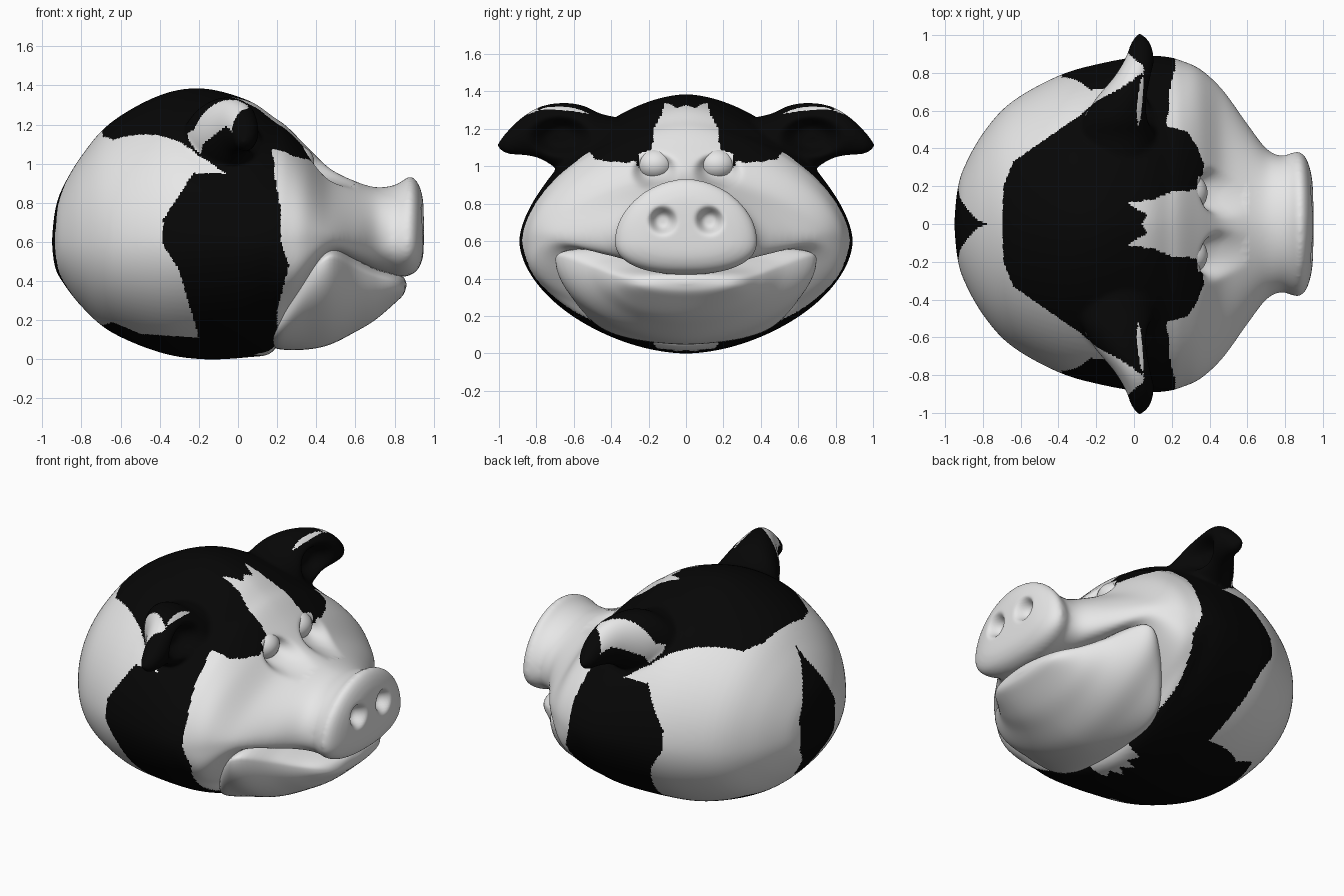
import bpy, bmesh, math
from mathutils import Vector

cube = bpy.data.objects.get("Cube")
if cube:
    bpy.data.objects.remove(cube, do_unlink=True)


def material(name, rgb):
    mat = bpy.data.materials.new(name)
    mat.use_nodes = True
    mat.diffuse_color = (*rgb, 1)
    mat.node_tree.nodes["Principled BSDF"].inputs["Base Color"].default_value = (*rgb, 1)
    return mat


WHITE = material("white_skin", (0.8, 0.8, 0.8))
BLACK = material("black_patch", (0.002, 0.002, 0.002))


def make_object(name, bm, *mats):
    bmesh.ops.recalc_face_normals(bm, faces=bm.faces)
    for face in bm.faces:
        face.smooth = True
    mesh = bpy.data.meshes.new(name)
    bm.to_mesh(mesh)
    bm.free()
    for mat in mats:
        mesh.materials.append(mat)
    obj = bpy.data.objects.new(name, mesh)
    bpy.context.collection.objects.link(obj)
    return obj


def smooth_rows(rows, steps):
    """Catmull-Rom interpolation of rows of numbers."""
    out = []
    for i in range(len(rows) - 1):
        a, b, c, d = (rows[max(0, min(len(rows) - 1, i + k))] for k in (-1, 0, 1, 2))
        for s in range(steps):
            t = s / steps
            out.append([q + t / 2 * (r - p + t * (2 * p - 5 * q + 4 * r - u + t * (3 * (q - r) + u - p)))
                        for p, q, r, u in zip(a, b, c, d)])
    return out + [list(rows[-1])]


def loft(bm, rings):
    rows = [[bm.verts.new(p) for p in ring] for ring in rings]
    n = len(rows[0])
    for r0, r1 in zip(rows, rows[1:]):
        for i in range(n):
            j = (i + 1) % n
            bm.faces.new((r0[i], r0[j], r1[j], r1[i]))
    bm.faces.new(rows[0])
    bm.faces.new(rows[-1])


def section(row, n=96):
    """Egg-shaped ring across x, with its own curve above and below the widest height."""
    x, bottom, mid, top, half, low_power, high_power = row
    ring = []
    for i in range(n):
        a = math.tau * i / n
        c, s = math.cos(a), math.sin(a)
        power = high_power if s > 0 else low_power
        height = top - mid if s > 0 else mid - bottom
        ring.append((x, math.copysign(abs(c) ** (2 / power), c) * half,
                     mid + math.copysign(abs(s) ** (2 / power), s) * height))
    return ring


def inside(px, py, poly):
    hit = False
    for (x0, y0), (x1, y1) in zip(poly, poly[1:] + poly[:1]):
        if (y0 > py) != (y1 > py) and px < x0 + (py - y0) / (y1 - y0) * (x1 - x0):
            hit = not hit
    return hit


# Stations along x: x, bottom, widest height, top, half width, lower and upper curve
HEAD = [
    (-.95, .57, .6, .63, .03, 2, 2),
    (-.935, .47, .6, .76, .18, 2, 2),
    (-.9, .4, .6, .87, .3, 2, 2),
    (-.8, .27, .6, 1.04, .48, 2, 2),
    (-.65, .14, .6, 1.21, .645, 2, 1.9),
    (-.4, .035, .6, 1.35, .785, 1.9, 1.8),
    (-.18, 0, .6, 1.385, .85, 1.8, 1.7),
    (.05, .01, .6, 1.325, .89, 1.8, 1.65),
    (.18, .04, .6, 1.24, .885, 1.8, 1.7),
    (.25, .2, .6, 1.19, .865, 2.5, 1.8),
    (.35, .38, .62, 1.09, .82, 4, 1.8),
    (.47, .54, .63, .975, .71, 4, 1.5),
    (.6, .5, .62, .91, .53, 3, 1.6),
    (.7, .455, .61, .88, .4, 2.5, 1.8),
    (.78, .43, .6, .885, .36, 2.3, 2),
    (.83, .42, .6, .905, .375, 2.3, 1.9),
    (.88, .43, .6, .935, .38, 2.3, 1.9),
    (.92, .46, .6, .9, .33, 2.3, 1.9),
    (.945, .52, .6, .82, .22, 2.2, 1.9),
    (.95, .6, .65, .7, .05, 2, 2),
]
JAW = [
    (.16, .07, .12, .15, .33, 2, 3),
    (.22, .05, .2, .25, .5, 2, 3),
    (.35, .05, .4, .44, .65, 1.8, 4),
    (.47, .075, .51, .575, .69, 1.8, 3),
    (.6, .14, .45, .515, .51, 1.9, 3),
    (.7, .2, .41, .465, .4, 2, 3),
    (.8, .285, .38, .435, .3, 2, 3),
    (.845, .33, .37, .42, .2, 2, 2),
    (.86, .37, .38, .39, .03, 2, 2),
]
# Ear stations along y: y, x, z, x radius, z radius
EAR = [
    (.3, -.09, 1.07, .2, .18),
    (.45, -.09, 1.09, .21, .19),
    (.55, -.08, 1.13, .19, .195),
    (.66, -.05, 1.155, .155, .185),
    (.78, 0, 1.18, .105, .14),
    (.88, .03, 1.16, .075, .1),
    (.96, .035, 1.125, .05, .058),
    (1.01, .03, 1.11, .01, .01),
]

# Head and ears, fused into one skin
bm = bmesh.new()
loft(bm, [section(r) for r in smooth_rows(HEAD, 5)])
for side in (1, -1):
    loft(bm, [[(x + rx * math.cos(math.tau * k / 40), side * y, z + rz * math.sin(math.tau * k / 40))
               for k in range(40)] for y, x, z, rx, rz in smooth_rows(EAR, 6)])
head = make_object("head", bm, WHITE, BLACK)
remesh = head.modifiers.new("fuse", "REMESH")
remesh.mode = "VOXEL"
remesh.voxel_size = 0.0112
soften = head.modifiers.new("soften", "SMOOTH")
soften.iterations = 18
bpy.context.view_layer.update()
fused = bpy.data.meshes.new_from_object(head.evaluated_get(bpy.context.evaluated_depsgraph_get()))
head.modifiers.clear()
head.data = fused
fused.name = "head"

# Hollows pressed backward: nostrils, eye sockets, ear cups
# (y, z, y radius, z radius, depth, smallest x, largest x)
HOLLOWS = [
    (.125, .71, .06, .06, .07, .85, 1),
    (.165, .97, .1, .08, .11, .2, .6),
    (.67, 1.16, .13, .085, .11, -.05, .2),
]
normals = [v.normal.copy() for v in fused.vertices]
for v, normal in zip(fused.vertices, normals):
    x, y, z = v.co
    for cy, cz, ry, rz, depth, low, high in HOLLOWS:
        if low < x < high and normal.x > 0.1:
            d = ((abs(y) - cy) / ry) ** 2 + ((z - cz) / rz) ** 2
            v.co.x -= depth * math.exp(-d * d) * min(1, (normal.x - 0.1) * 3)

# Black patches, bounded from the side, from above and from behind
SIDE = [(.05, 1.3), (-.05, 1.2), (-.18, 1.1), (-.2, 1), (-.28, .87), (-.38, .72), (-.39, .6),
        (-.3, .45), (-.27, .35), (-.2, .11), (-.5, .13), (-.64, .19), (-.71, .17), (-.71, -1),
        (.2, -1), (.2, .25), (.26, .48), (.22, .6), (.22, .75), (.18, .98), (.25, .94),
        (.32, .96), (.38, 1.02), (.34, 1.08), (.34, 2), (.05, 2)]
CROWN = [(-.7, -.01), (-.69, .2), (-.64, .33), (-.28, .58), (-.2, .65), (-.05, .73), (.07, .82),
         (-.03, .9), (-.03, 1.1), (.15, 1.1), (.15, -.01)]
CHEEK = [(.22, .9), (.17, .52), (.28, .49), (.33, .42), (.37, .32), (.36, .2), (1, .2), (1, 1)]
BLAZE = [(.04, -.01), (.07, .05), (-.04, .11), (.1, .13), (.2, .17), (.33, .18), (.34, .25),
         (.6, .25), (.6, -.01)]
THROAT = [(.12, -.01), (.04, .05), (.12, .08), (.08, .15), (.3, .2), (.3, -.01)]
TAIL = [(-.01, 1.1), (.02, 1), (.1, .86), (.18, .7), (.17, .5), (.1, .4), (.05, .27), (-.01, .25)]
for face in fused.polygons:
    x, y, z = face.center
    y = abs(y)
    upward = z > 0.95 and face.normal.z > 0.1
    if upward and x < 0.1 and face.normal.x < 0.5:
        black = inside(x, y, CROWN)
    else:
        black = inside(x, z, SIDE)
    if z > 0.8 and (inside(x, y, BLAZE) or inside(x, y, CHEEK)):
        black = False
    if z < 0.15 and inside(x, y, THROAT):
        black = False
    if x < -0.6 and inside(y, z, TAIL):
        black = True
    face.material_index = int(black)
    face.use_smooth = True

# Lower jaw
bm = bmesh.new()
loft(bm, [section(r) for r in smooth_rows(JAW, 6)])
make_object("lower_jaw", bm, WHITE)

# Eyes
for name, side in (("left_eye", 1), ("right_eye", -1)):
    bm = bmesh.new()
    bmesh.ops.create_uvsphere(bm, u_segments=40, v_segments=24, radius=0.104)
    bmesh.ops.scale(bm, vec=(1, 1, 0.85), verts=bm.verts)
    bmesh.ops.translate(bm, vec=Vector((0.285, side * 0.165, 1.01)), verts=bm.verts)
    make_object(name, bm, WHITE)
